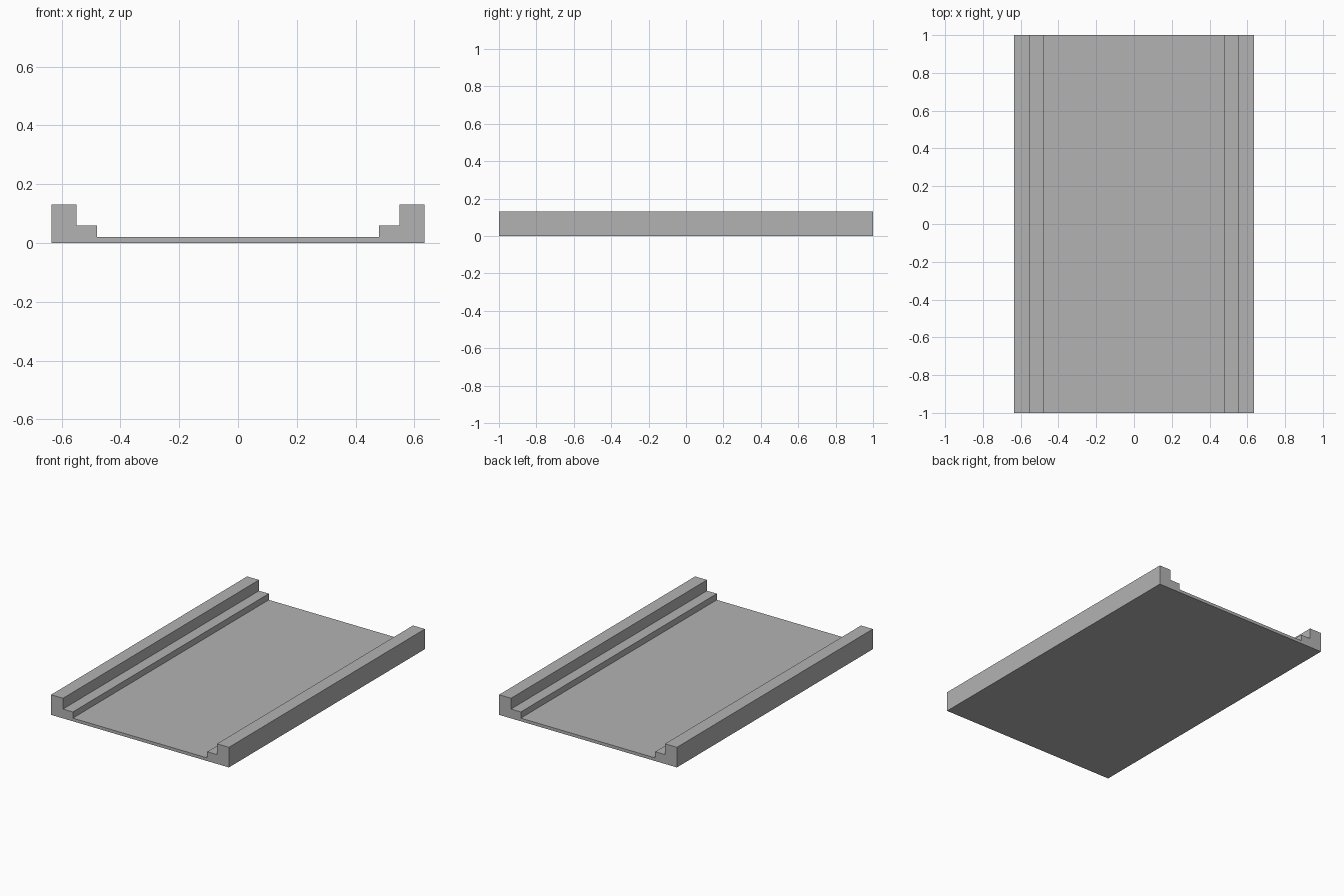
import bpy
import bmesh

if "Cube" in bpy.data.objects:
    bpy.data.objects.remove(bpy.data.objects["Cube"])

# One flat grey for the whole channel
grey = bpy.data.materials.new("plain_grey")
grey.diffuse_color = (0.45, 0.45, 0.45, 1.0)
grey.use_nodes = True
grey.node_tree.nodes["Principled BSDF"].inputs["Base Color"].default_value = grey.diffuse_color

LENGTH = 2.0

# Right half of the cross-section (x, z), from inner floor to outer bottom
half = [(0.48, 0.02), (0.48, 0.06), (0.55, 0.06),
        (0.55, 0.13), (0.635, 0.13), (0.635, 0.0)]
profile = half + [(-x, z) for x, z in reversed(half)]

# Stepped channel: mirrored profile extruded along y
bm = bmesh.new()
verts = [bm.verts.new((x, -LENGTH / 2, z)) for x, z in profile]
face = bm.faces.new(verts)
ext = bmesh.ops.extrude_face_region(bm, geom=[face], use_keep_orig=True)
moved = [g for g in ext["geom"] if isinstance(g, bmesh.types.BMVert)]
bmesh.ops.translate(bm, verts=moved, vec=(0, LENGTH, 0))
bmesh.ops.recalc_face_normals(bm, faces=bm.faces[:])

mesh = bpy.data.meshes.new("stepped_channel")
bm.to_mesh(mesh)
bm.free()
mesh.materials.append(grey)
obj = bpy.data.objects.new("stepped_channel", mesh)
bpy.context.collection.objects.link(obj)
